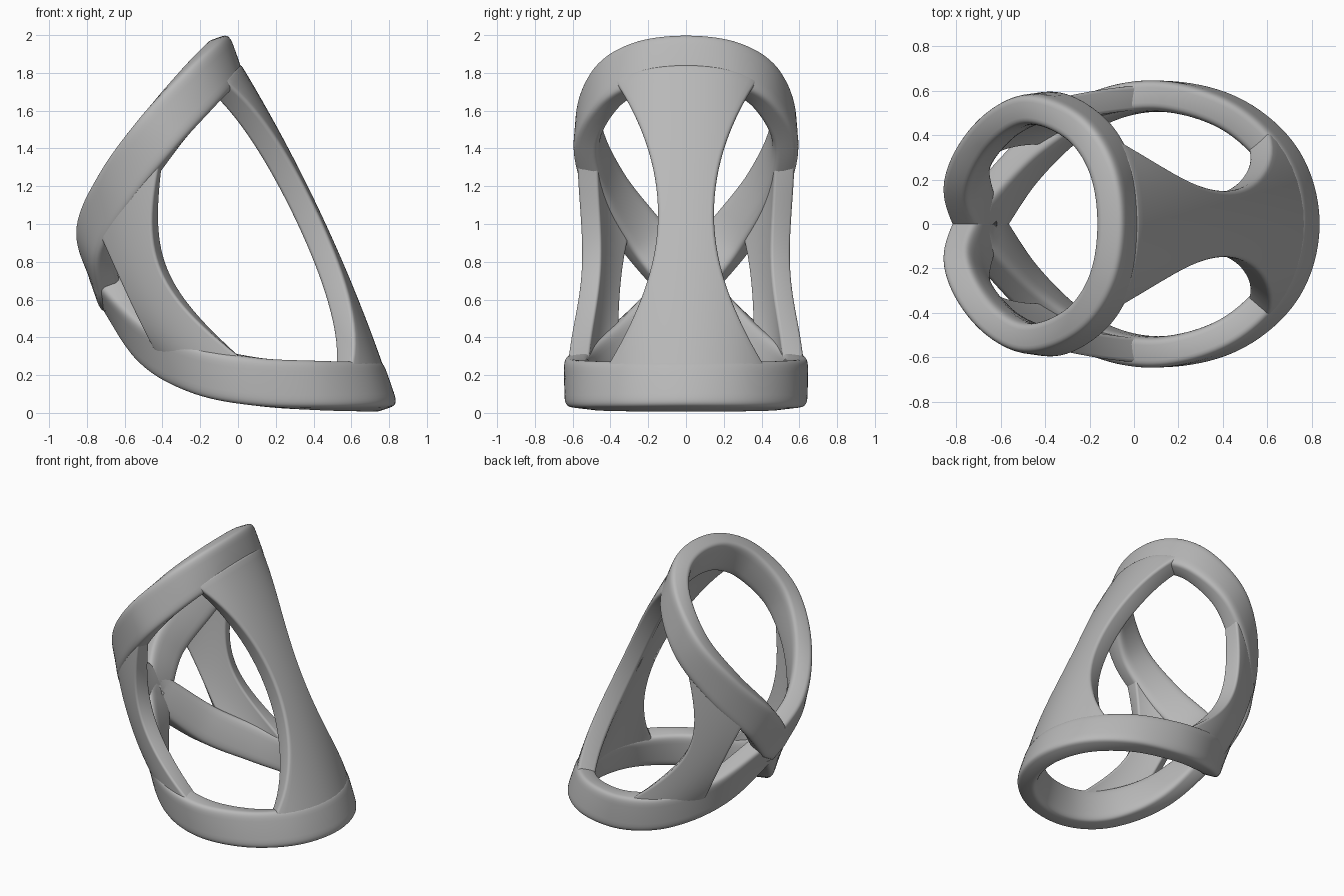
import bpy, bmesh, math
from mathutils import Vector

if "Cube" in bpy.data.objects:
    bpy.data.objects.remove(bpy.data.objects["Cube"], do_unlink=True)

mat = bpy.data.materials.new("plain_grey")
mat.use_nodes = True
GREY = (0.48, 0.48, 0.48, 1)
mat.diffuse_color = GREY
mat.node_tree.nodes["Principled BSDF"].inputs["Base Color"].default_value = GREY

AXIS = Vector((-0.33, 0, 0.94)).normalized()
AXIS_POINT = Vector((-0.1, 0, 0.8))

# Half rails from the +x crown round to the crossing on the -x side
UPPER = [(-.07, 0, 1.865), (-.105, .25, 1.83), (-.22, .43, 1.71), (-.42, .52, 1.48),
         (-.62, .425, 1.2), (-.75, .22, .92), (-.70, 0, .67)]
LOWER = [(.74, 0, .14), (.66, .29, .14), (.425, .5, .145), (.1, .575, .165),
         (-.2, .50, .23), (-.47, .29, .38), (-.70, 0, .67)]


def rail(points, u):
    """Smooth point on a rail; negative u gives the mirrored half."""
    side = -1 if u < 0 else 1
    u = min(abs(u), len(points) - 1.0001)
    i = int(u)
    f = u - i

    def ctrl(k):
        if k < 0:
            return Vector(points[-k]) * Vector((1, -1, 1))
        if k >= len(points):
            return Vector(points[-1]) * 2 - Vector(points[-2])
        return Vector(points[k])
    a, b, c, d = (ctrl(i + k) for k in (-1, 0, 1, 2))
    p = b + (c - a) * f / 2 + (a * 2 - b * 5 + c * 4 - d) * f * f / 2 \
        + (b * 3 - a - c * 3 + d) * f ** 3 / 2
    return Vector((p.x, p.y * side, p.z))


def finish(name, bm):
    bmesh.ops.recalc_face_normals(bm, faces=bm.faces)
    mesh = bpy.data.meshes.new(name)
    bm.to_mesh(mesh)
    bm.free()
    mesh.materials.append(mat)
    obj = bpy.data.objects.new(name, mesh)
    bpy.context.collection.objects.link(obj)
    bpy.ops.object.select_all(action='DESELECT')
    obj.select_set(True)
    bpy.context.view_layer.objects.active = obj
    return obj


def smooth():
    bpy.ops.object.shade_smooth_by_angle(angle=math.radians(40))


def band(name, points, height=.127, thick=.07, steps=128, sides=36):
    """Rounded strap swept round a closed loop."""
    end = len(points) - 1
    path = [rail(points, end * (2 * i / steps - 1)) for i in range(steps)]
    bm = bmesh.new()
    rings = []
    for i, p in enumerate(path):
        t = (path[(i + 1) % steps] - path[i - 1]).normalized()
        r = p - AXIS_POINT
        r -= AXIS * r.dot(AXIS)
        n = (r - t * r.dot(t)).normalized()
        w = n.cross(t)
        ring = []
        for k in range(sides):
            a = math.tau * k / sides
            c, s = math.cos(a), math.sin(a)
            x = math.copysign(abs(c) ** .4, c) * thick
            z = math.copysign(abs(s) ** .4, s) * height
            ring.append(bm.verts.new(p + n * x + w * z))
        rings.append(ring)
    for i in range(steps):
        a, b = rings[i], rings[(i + 1) % steps]
        for k in range(sides):
            m = (k + 1) % sides
            bm.faces.new((a[k], a[m], b[m], b[k]))
    finish(name, bm)
    smooth()


def strut(name, edges, flares, bulge, thick, side=1, rows=32, cols=14):
    """Waisted panel between the rails: waist edges, and how far each flares at the ends."""
    bm = bmesh.new()
    grid = []
    for i in range(rows + 1):
        t = .03 + .94 * i / rows
        spread = (2 * t - 1) ** 2
        start = edges[0] - flares[0] * spread
        stop = edges[1] + flares[1] * spread
        row = []
        for j in range(cols + 1):
            u = start + (stop - start) * j / cols
            p = rail(UPPER, u).lerp(rail(LOWER, u), t)
            p += Vector(bulge) * 4 * t * (1 - t)
            p.y *= side
            row.append(bm.verts.new(p))
        grid.append(row)
    for i in range(rows):
        for j in range(cols):
            bm.faces.new((grid[i][j], grid[i][j + 1], grid[i + 1][j + 1], grid[i + 1][j]))
    obj = finish(name, bm)
    solid = obj.modifiers.new("thickness", 'SOLIDIFY')
    solid.thickness, solid.offset = thick, 0
    bevel = obj.modifiers.new("rounded_edges", 'BEVEL')
    bevel.width, bevel.segments, bevel.angle_limit = .035, 4, math.radians(50)
    smooth()


# Two looped straps meeting at the crossing
band("upper_loop", UPPER)
band("lower_loop", LOWER)

# Waisted front panel and the two side struts
strut("wide_panel", (-.5, .5), (1.12, 1.12), (.05, 0, .02), .125)
for label, side in (("left_strut", 1), ("right_strut", -1)):
    strut(label, (3.58, 4.4), (.85, .25), (-.08, -.01, 0), .11, side)
